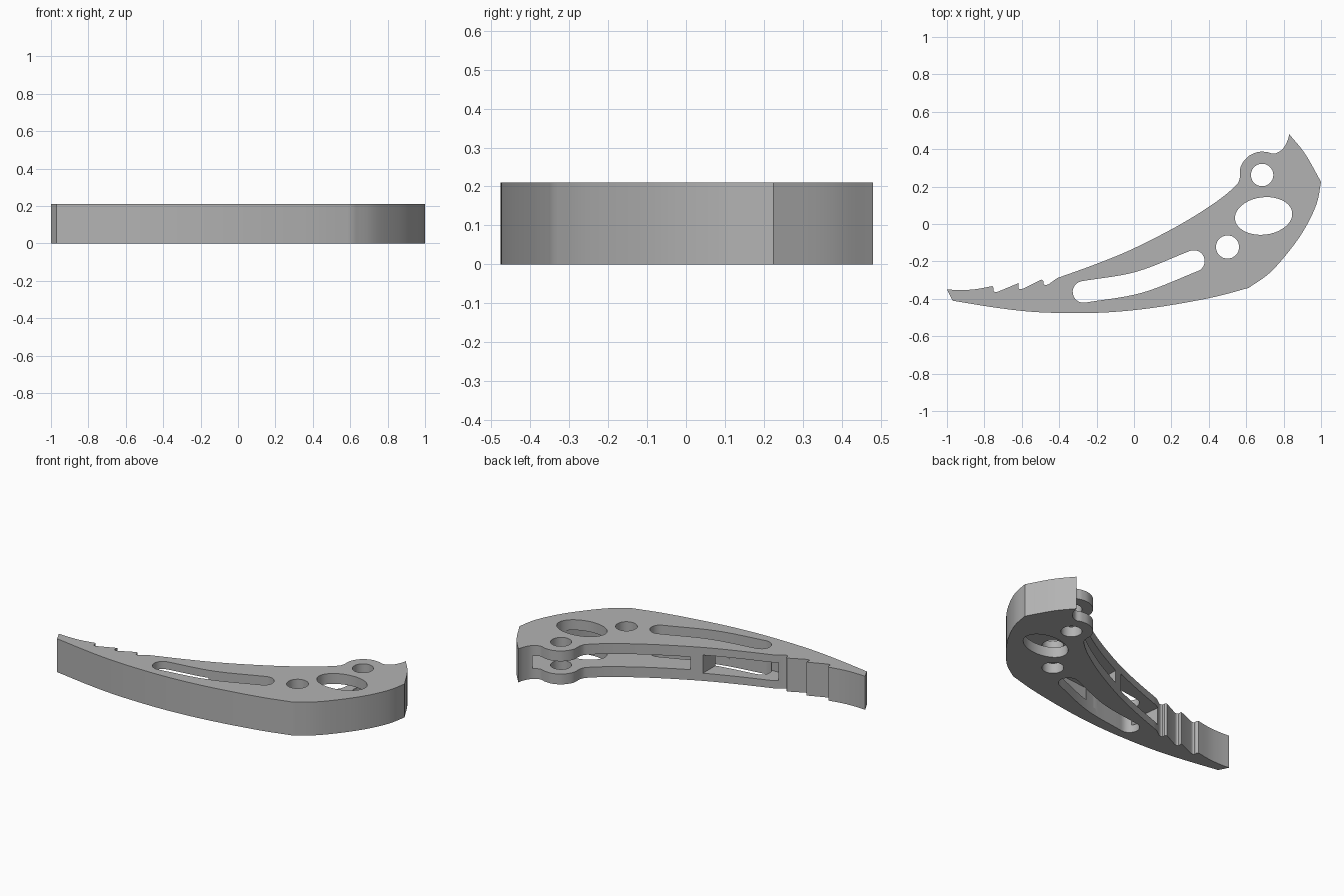
import bpy
import bmesh
import math
from mathutils import Vector

cube = bpy.data.objects.get("Cube")
if cube:
    bpy.data.objects.remove(cube, do_unlink=True)

HEIGHT = 0.21

grey = bpy.data.materials.new("plain_grey")
grey.use_nodes = True
COLOUR = (0.45, 0.45, 0.45, 1)
grey.diffuse_color = COLOUR
grey.node_tree.nodes["Principled BSDF"].inputs["Base Color"].default_value = COLOUR


def smooth(points, steps=6):
    """Catmull-Rom curve through the points."""
    p = [Vector(q) for q in points]
    p = [2 * p[0] - p[1]] + p + [2 * p[-1] - p[-2]]
    out = []
    for a, b, c, d in zip(p, p[1:], p[2:], p[3:]):
        for i in range(steps):
            t = i / steps
            out.append(0.5 * (2 * b + (c - a) * t + (2 * a - 5 * b + 4 * c - d) * t**2
                              + (3 * b - a - 3 * c + d) * t**3))
    return out + [p[-2]]


def prism(name, outline, low, high):
    """Upright prism over a closed outline."""
    bm = bmesh.new()
    base = bm.faces.new([bm.verts.new((q[0], q[1], low)) for q in outline])
    top = bmesh.ops.extrude_face_region(bm, geom=[base])["geom"]
    bmesh.ops.translate(bm, vec=(0, 0, high - low),
                        verts=[v for v in top if isinstance(v, bmesh.types.BMVert)])
    bmesh.ops.recalc_face_normals(bm, faces=bm.faces)
    mesh = bpy.data.meshes.new(name)
    bm.to_mesh(mesh)
    bm.free()
    mesh.materials.append(grey)
    obj = bpy.data.objects.new(name, mesh)
    bpy.context.collection.objects.link(obj)
    return obj


def ellipse(cx, cy, rx, ry, tilt=0, sides=40):
    out = []
    for i in range(sides):
        a = math.tau * i / sides
        x, y = rx * math.cos(a), ry * math.sin(a)
        out.append((cx + x * math.cos(tilt) - y * math.sin(tilt),
                    cy + x * math.sin(tilt) + y * math.cos(tilt)))
    return out


def slot(path, radius, steps=12):
    """Round-ended band along a path."""
    pts = smooth(path, steps)
    left, right = [], []
    for i, q in enumerate(pts):
        d = (pts[min(i + 1, len(pts) - 1)] - pts[max(i - 1, 0)]).normalized()
        n = Vector((-d.y, d.x)) * radius
        left.append(q + n)
        right.append(q - n)

    def cap(centre, start):
        arm = start - centre
        out = []
        for i in range(1, steps):
            a = -math.pi * i / steps
            out.append(centre + Vector((arm.x * math.cos(a) - arm.y * math.sin(a),
                                        arm.x * math.sin(a) + arm.y * math.cos(a))))
        return out
    return left + cap(pts[-1], left[-1]) + right[::-1] + cap(pts[0], right[0])


# Lever outline: tip with three grip notches, concave edge, lug, hook, convex edge
outline = smooth([(-1, -.35), (-.93, -.353), (-.85, -.349), (-.757, -.332)], 4)
for notch, crest in (((-.74, -.364), (-.617, -.316)), ((-.607, -.348), (-.495, -.297)),
                     ((-.473, -.326), (-.41, -.289))):
    x, y = notch
    outline += smooth([(x - .01, y + .02), (x - .01, y + .005), (x, y), (x + .015, y + .003)], 3)
    outline += [Vector(crest)]
outline += smooth([(-.41, -.289), (-.2, -.213), (0, -.13), (.243, -.005), (.43, .112), (.537, .198),
                   (.564, .24), (.57, .305), (.607, .358), (.66, .384), (.71, .385), (.75, .376),
                   (.794, .4), (.82, .444), (.83, .48)])[1:]
outline += smooth([(.83, .48), (.915, .375), (1, .225)])[1:]
outline += smooth([(1, .225), (.976, .107), (.912, -.027), (.83, -.144), (.725, -.262),
                   (.612, -.342)])[1:]
outline += smooth([(.612, -.342), (.43, -.39), (.19, -.435), (-.024, -.463), (-.24, -.476),
                   (-.505, -.472), (-.72, -.45), (-.97, -.41)])[1:]
lever = prism("lever", outline, 0, HEIGHT)

# Long bay between the cheek plates, open along the concave edge up to the hook
long_bay = [Vector((.045, .1)), Vector((.045, -.37))]
long_bay += smooth([(.2, -.355), (.4, -.31), (.57, -.27)])
long_bay += smooth([(.68, -.2), (.77, -.1), (.85, .03), (.9, .13), (.92, .21)])
long_bay += [Vector((.84, .34)), Vector((.77, .42)), Vector((.5, .45))]

# Short bay beside the tip, slightly taller
short_bay = [(-.02, .0), (-.02, -.385), (-.24, -.4), (-.42, -.395), (-.445, -.2)]

through = (-0.1, HEIGHT + 0.1)
cutters = [
    prism("long_bay_cutter", long_bay, .065, HEIGHT - .065),
    prism("short_bay_cutter", short_bay, .048, HEIGHT - .048),
    prism("lug_hole_cutter", ellipse(.685, .262, .06, .06), *through),
    prism("pivot_hole_cutter", ellipse(.5, -.123, .062, .062), *through),
    prism("oval_window_cutter", ellipse(.693, .043, .154, .1, math.radians(7)), *through),
    prism("slot_cutter", slot([(-.27, -.363), (.025, -.312), (.32, -.198)], .058), *through),
]

# Cut the bays and holes
for cutter in cutters:
    cutter.hide_render = True
    mod = lever.modifiers.new(cutter.name, 'BOOLEAN')
    mod.operation = 'DIFFERENCE'
    mod.solver = 'EXACT'
    mod.object = cutter
bpy.ops.object.select_all(action='DESELECT')
lever.select_set(True)
bpy.context.view_layer.objects.active = lever
for mod in list(lever.modifiers):
    bpy.ops.object.modifier_apply(modifier=mod.name)
for cutter in cutters:
    bpy.data.objects.remove(cutter, do_unlink=True)
bpy.ops.object.shade_smooth_by_angle(angle=math.radians(25))
